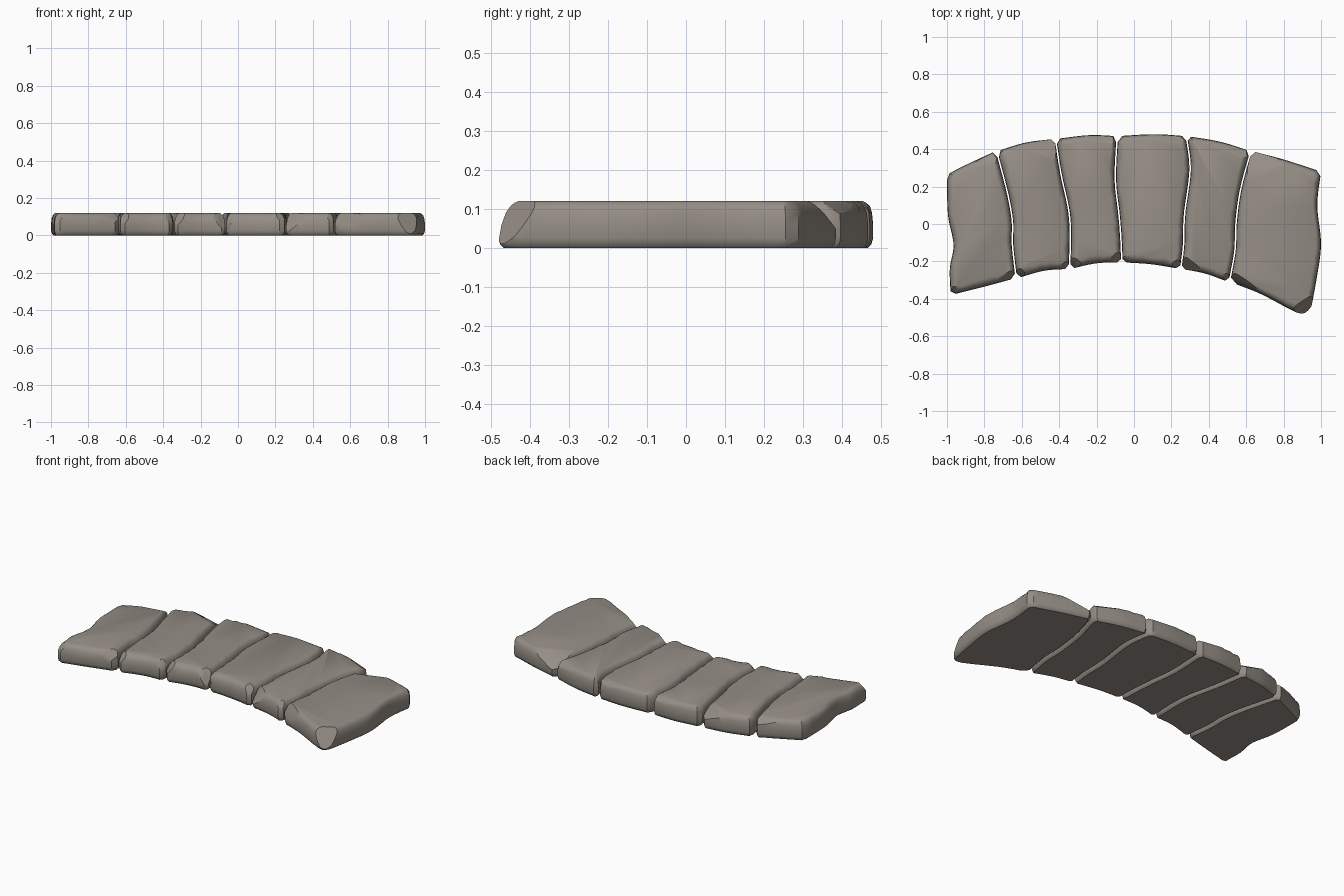
import bpy, bmesh, math, random
from mathutils import Vector

cube = bpy.data.objects.get("Cube")
if cube:
    bpy.data.objects.remove(cube, do_unlink=True)

random.seed(4)
HEIGHT = 0.12
GAP = 0.004

stone = bpy.data.materials.new("warm grey stone")
stone.use_nodes = True
COLOUR = (0.30, 0.27, 0.235, 1)
stone.diffuse_color = COLOUR
shader = stone.node_tree.nodes["Principled BSDF"]
shader.inputs["Base Color"].default_value = COLOUR
shader.inputs["Roughness"].default_value = 0.9

# Outer ends and the seams between stones, each running back to front
seams = [
    [(-1, .265), (-.995, .05), (-.965, -.11), (-.985, -.24), (-.98, -.38)],
    [(-.735, .39), (-.675, .16), (-.65, .01), (-.65, -.11), (-.63, -.29)],
    [(-.42, .455), (-.39, .265), (-.35, .08), (-.34, -.06), (-.345, -.24)],
    [(-.09, .47), (-.1, .24), (-.08, .05), (-.07, -.08), (-.065, -.205)],
    [(.28, .47), (.3, .29), (.27, .05), (.265, -.11), (.25, -.24)],
    [(.625, .39), (.57, .185), (.545, 0), (.54, -.14), (.51, -.31)],
    [(1, .28), (.98, .1), (1, -.11), (.975, -.3), (.945, -.46)],
]
# Points between the corners, left to right, on the front and back edges
fronts = [[(-.8, -.335)], [(-.48, -.25)], [(-.2, -.21)], [(.09, -.215)],
          [(.38, -.265)], [(.68, -.375), (.88, -.477)]]
backs = [[(-.88, .325)], [(-.58, .435)], [(-.24, .475)], [(.11, .48)],
         [(.46, .44)], [(.8, .345)]]


def spline(points, count, trim):
    """Smooth curve through points, stopping short of both corners."""
    p = [Vector(q) for q in points]
    p = [p[0] * 2 - p[1]] + p + [p[-1] * 2 - p[-2]]
    spans = len(p) - 3
    result = []
    for k in range(count):
        t = (trim + (1 - 2 * trim) * k / (count - 1)) * spans
        i = min(int(t), spans - 1)
        t -= i
        a, b, c, d = p[i:i + 4]
        result.append((b * 2 + (c - a) * t + (a * 2 - b * 5 + c * 4 - d) * t * t
                       + (b * 3 - a - c * 3 + d) * t ** 3) / 2)
    return result


def shift(seam, dx):
    return [(x + dx, y) for x, y in seam]


def outline(i):
    left = shift(seams[i], GAP if i > 0 else 0)
    right = shift(seams[i + 1], -GAP if i < len(fronts) - 1 else 0)
    front = [left[-1]] + fronts[i] + [right[-1]]
    back = [left[0]] + backs[i] + [right[0]]
    loop = (spline(left, 18, .035) + spline(front, 10, .075)
            + spline(right, 18, .035)[::-1] + spline(back, 10, .06)[::-1])
    return loop, Vector(left[-1]), Vector(right[-1])


def chip(bm, point, normal):
    """Slice off a worn piece and close the cut."""
    geom = bm.verts[:] + bm.edges[:] + bm.faces[:]
    bmesh.ops.bisect_plane(bm, geom=geom, plane_co=point,
                           plane_no=Vector(normal).normalized(), clear_outer=True)
    rim = [e for e in bm.edges if e.is_boundary]
    if rim:
        bmesh.ops.holes_fill(bm, edges=rim, sides=0)


def build_stone(i, name):
    loop, left, right = outline(i)
    n = len(loop)
    normals = []
    for k in range(n):
        t = (loop[(k + 1) % n] - loop[k - 1]).normalized()
        normals.append(Vector((t.y, -t.x)))
    wear = [random.uniform(.8, 1.2) for _ in range(n)]
    bm = bmesh.new()
    # Rings of the rounded side: height and inset
    profile = [(0, .014), (.008, .005), (.025, 0), (.06, 0),
               (.09, .003), (.106, .01), (.115, .018), (HEIGHT, .028)]
    rings = []
    for z, inset in profile:
        ring = []
        for p, d, w in zip(loop, normals, wear):
            # The front edge is worn back more than the others
            front = 1.4 if d.y < -.3 and z > .05 else 1
            q = p - Vector((d.x, d.y * front)) * inset * (w if z > .1 else 1)
            ring.append(bm.verts.new((q.x, q.y, z)))
        rings.append(ring)
    for low, high in zip(rings, rings[1:]):
        for k in range(n):
            j = (k + 1) % n
            bm.faces.new((low[k], low[j], high[j], high[k]))
    bm.faces.new(rings[-1])
    bm.faces.new(rings[0][::-1])

    # Chipped front corners and a nick in the back edge
    for corner, side in ((left, -1), (right, 1)):
        depth = random.uniform(.035, .06)
        chip(bm, (corner.x - side * depth * .6, corner.y + depth, HEIGHT),
             (side * random.uniform(.35, .6), -.7, random.uniform(.45, .7)))
    x, y = backs[i][0]
    chip(bm, (x, y - .03, HEIGHT), (random.uniform(-.3, .3), .6, 1))

    bmesh.ops.recalc_face_normals(bm, faces=bm.faces[:])
    mesh = bpy.data.meshes.new(name)
    bm.to_mesh(mesh)
    bm.free()
    mesh.materials.append(stone)
    obj = bpy.data.objects.new(name, mesh)
    bpy.context.collection.objects.link(obj)
    return obj


names = ["right_end", "right_outer", "right_middle",
         "left_middle", "left_outer", "left_end"]
stones = [build_stone(i, name + "_stone") for i, name in enumerate(names)]

bpy.ops.object.select_all(action='DESELECT')
for obj in stones:
    obj.select_set(True)
bpy.context.view_layer.objects.active = stones[0]
bpy.ops.object.shade_smooth_by_angle(angle=math.radians(35))
